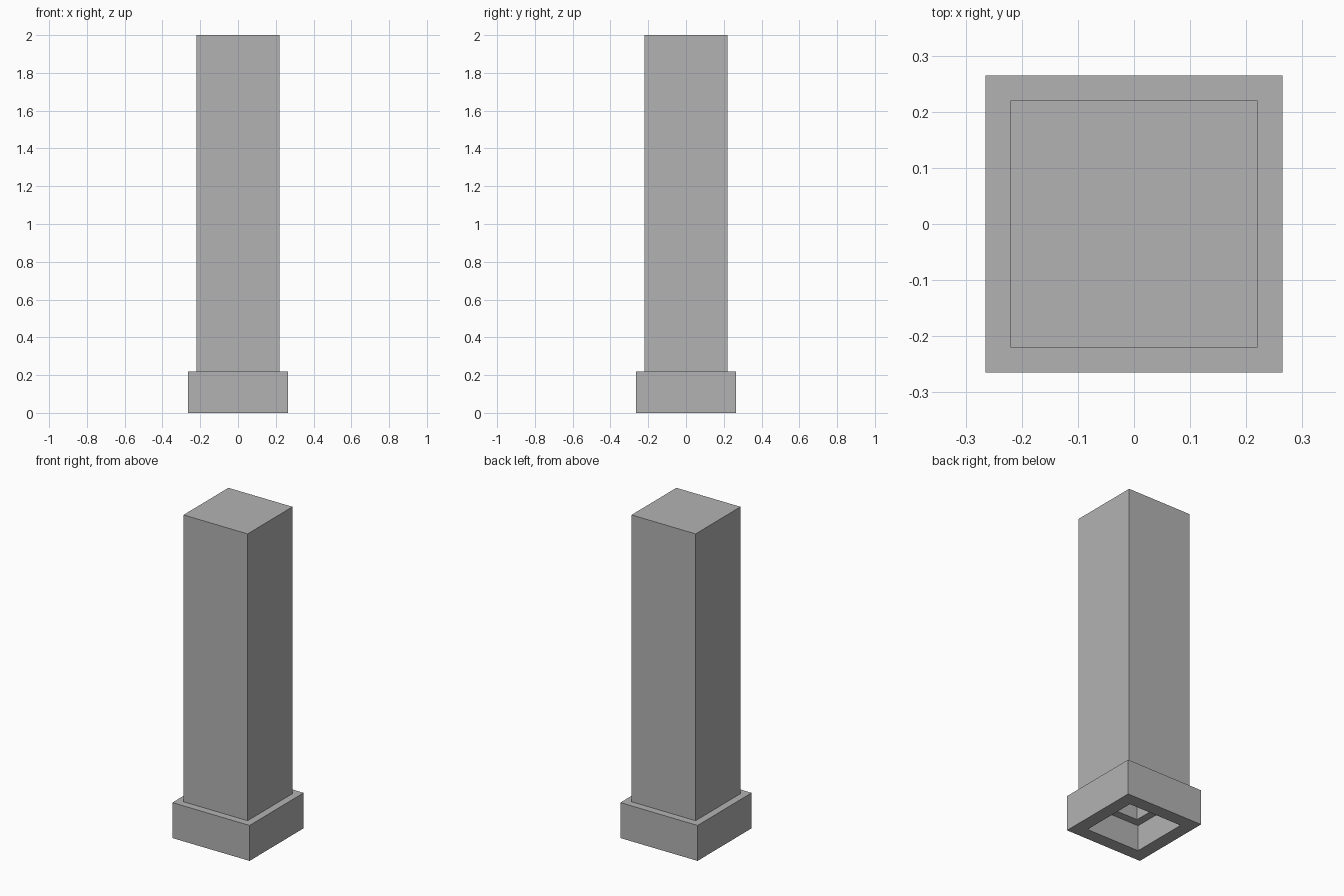
import bpy
import bmesh

cube = bpy.data.objects.get("Cube")
if cube:
    bpy.data.objects.remove(cube, do_unlink=True)

GREY = (0.45, 0.45, 0.45, 1)
mat = bpy.data.materials.new("plain_grey")
mat.use_nodes = True
mat.diffuse_color = GREY
mat.node_tree.nodes["Principled BSDF"].inputs["Base Color"].default_value = GREY


def square_shell(name, profile, closed):
    """Join square rings given as (half width, height); cap or close the ends."""
    bm = bmesh.new()
    corners = [(-1, -1), (1, -1), (1, 1), (-1, 1)]
    rings = [[bm.verts.new((x * h, y * h, z)) for x, y in corners]
             for h, z in profile]
    pairs = list(zip(rings, rings[1:]))
    if closed:
        pairs.append((rings[-1], rings[0]))
    else:
        bm.faces.new(rings[0])
        bm.faces.new(rings[-1])
    for a, b in pairs:
        for i in range(4):
            j = (i + 1) % 4
            bm.faces.new((a[i], a[j], b[j], b[i]))
    bmesh.ops.recalc_face_normals(bm, faces=bm.faces)
    mesh = bpy.data.meshes.new(name)
    bm.to_mesh(mesh)
    bm.free()
    mesh.materials.append(mat)
    obj = bpy.data.objects.new(name, mesh)
    bpy.context.scene.collection.objects.link(obj)
    return obj


# Square collar around the foot, open underneath
square_shell("base_collar",
             [(0.184, 0), (0.265, 0), (0.265, 0.22), (0.184, 0.22)], True)

# Tall hollow shaft, plugged into the collar and closed at the top
square_shell("shaft",
             [(0.135, 1.92), (0.135, 0.16), (0.22, 0.16), (0.22, 2)], False)
